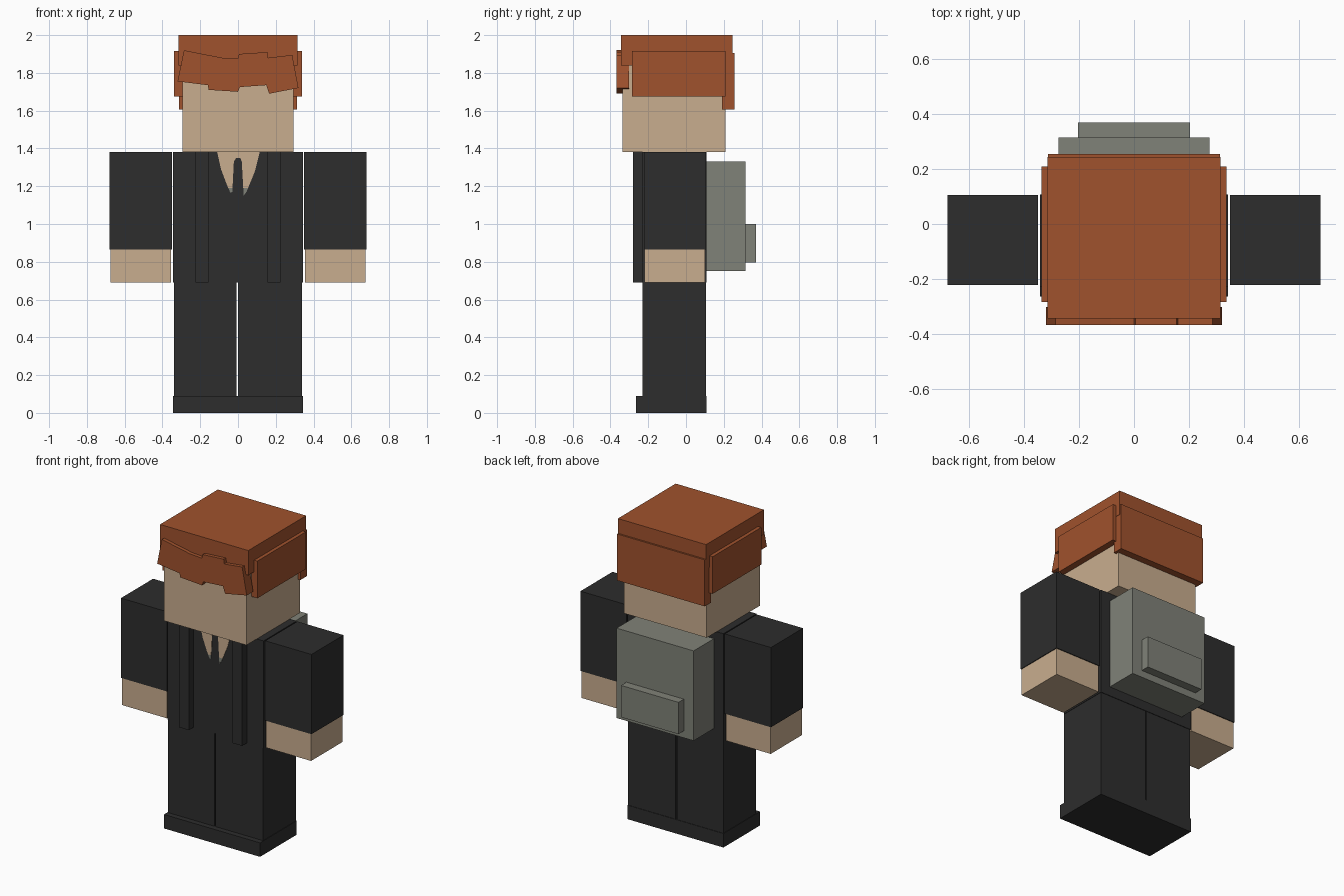
import bpy
import bmesh

cube = bpy.data.objects.get("Cube")
if cube:
    bpy.data.objects.remove(cube, do_unlink=True)


def material(name, rgb):
    linear = [((c / 255 + 0.055) / 1.055) ** 2.4 for c in rgb] + [1]
    mat = bpy.data.materials.new(name)
    mat.use_nodes = True
    mat.diffuse_color = linear
    mat.node_tree.nodes["Principled BSDF"].inputs["Base Color"].default_value = linear
    return mat


HAIR = material("auburn hair", (160, 82, 45))
SKIN = material("tan skin", (201, 174, 143))
SUIT = material("charcoal cloth", (45, 45, 45))
PACK = material("grey canvas", (128, 130, 120))


def finish(name, bm, *mats):
    bmesh.ops.recalc_face_normals(bm, faces=bm.faces)
    mesh = bpy.data.meshes.new(name)
    bm.to_mesh(mesh)
    bm.free()
    for mat in mats:
        mesh.materials.append(mat)
    obj = bpy.data.objects.new(name, mesh)
    bpy.context.collection.objects.link(obj)
    return obj


def box(name, mat, x, y, z):
    bm = bmesh.new()
    bmesh.ops.create_cube(bm, size=1)
    for v in bm.verts:
        v.co = [lo if c < 0 else hi for c, (lo, hi) in zip(v.co, (x, y, z))]
    return finish(name, bm, mat)


def pair(name, mat, x, y, z):
    box("left_" + name, mat, x, y, z)
    box("right_" + name, mat, (-x[1], -x[0]), y, z)


def slab(points, y):
    """Front-facing outline extruded backwards between two depths."""
    bm = bmesh.new()
    face = bm.faces.new([bm.verts.new((px, y[0], pz)) for px, pz in points])
    new = bmesh.ops.extrude_face_region(bm, geom=[face], use_keep_orig=True)["geom"]
    for v in new:
        if isinstance(v, bmesh.types.BMVert):
            v.co.y = y[1]
    bmesh.ops.triangulate(bm, faces=[f for f in bm.faces if len(f.verts) > 4])
    return bm


DEPTH = (-0.23, 0.105)

# Legs and shoes
box("left_leg", SUIT, (0, 0.34), DEPTH, (0.05, 0.69))
box("right_leg", SUIT, (-0.34, -0.008), DEPTH, (0.05, 0.69))
box("shoes", SUIT, (-0.343, 0.343), (-0.265, 0.108), (0, 0.09))

# Torso and front straps
box("torso", SUIT, (-0.343, 0.343), (-0.23, 0.108), (0.69, 1.38))
pair("strap", SUIT, (0.155, 0.225), (-0.28, -0.22), (0.69, 1.38))

# Open collar with a notch for the tie and grey lower tips
collar = slab([(-0.11, 1.38), (-0.09, 1.29), (-0.06, 1.21), (-0.04, 1.165),
               (-0.03, 1.17), (-0.022, 1.33), (-0.01, 1.35), (0.012, 1.35),
               (0.02, 1.33), (0.03, 1.15), (0.045, 1.17), (0.09, 1.28),
               (0.115, 1.38)], (-0.233, -0.228))
TIP = 1.19
bmesh.ops.bisect_plane(collar, geom=collar.verts[:] + collar.edges[:] + collar.faces[:],
                       plane_co=(0, 0, TIP), plane_no=(0, 0, 1))
for f in collar.faces:
    f.material_index = int(f.calc_center_median().z < TIP)
finish("collar", collar, SKIN, PACK)

# Arms and hands
pair("sleeve", SUIT, (0.35, 0.68), (-0.222, 0.105), (0.865, 1.38))
pair("hand", SKIN, (0.354, 0.675), (-0.219, 0.1), (0.69, 0.9))

# Backpack
box("backpack", PACK, (-0.275, 0.275), (0.1, 0.315), (0.75, 1.33))
box("backpack_pocket", PACK, (-0.205, 0.205), (0.3, 0.37), (0.795, 1.0))

# Head and hair blocks
box("head", SKIN, (-0.295, 0.295), (-0.335, 0.21), (1.38, 1.95))
box("hair_top", HAIR, (-0.315, 0.315), (-0.345, 0.245), (1.84, 2.0))
box("hair_back", HAIR, (-0.313, 0.313), (0.19, 0.256), (1.605, 1.905))
pair("hair_side", HAIR, (0.28, 0.338), (-0.285, 0.21), (1.675, 1.915))

# Jagged fringe
fringe = slab([(-0.286, 1.92), (-0.085, 1.88), (0, 1.875), (0.005, 1.9),
               (0.155, 1.91), (0.16, 1.88), (0.287, 1.895), (0.32, 1.72),
               (0.165, 1.69), (0.15, 1.735), (0.01, 1.725), (0, 1.7),
               (-0.155, 1.71), (-0.16, 1.735), (-0.32, 1.755)], (-0.368, -0.302))
finish("hair_fringe", fringe, HAIR)
